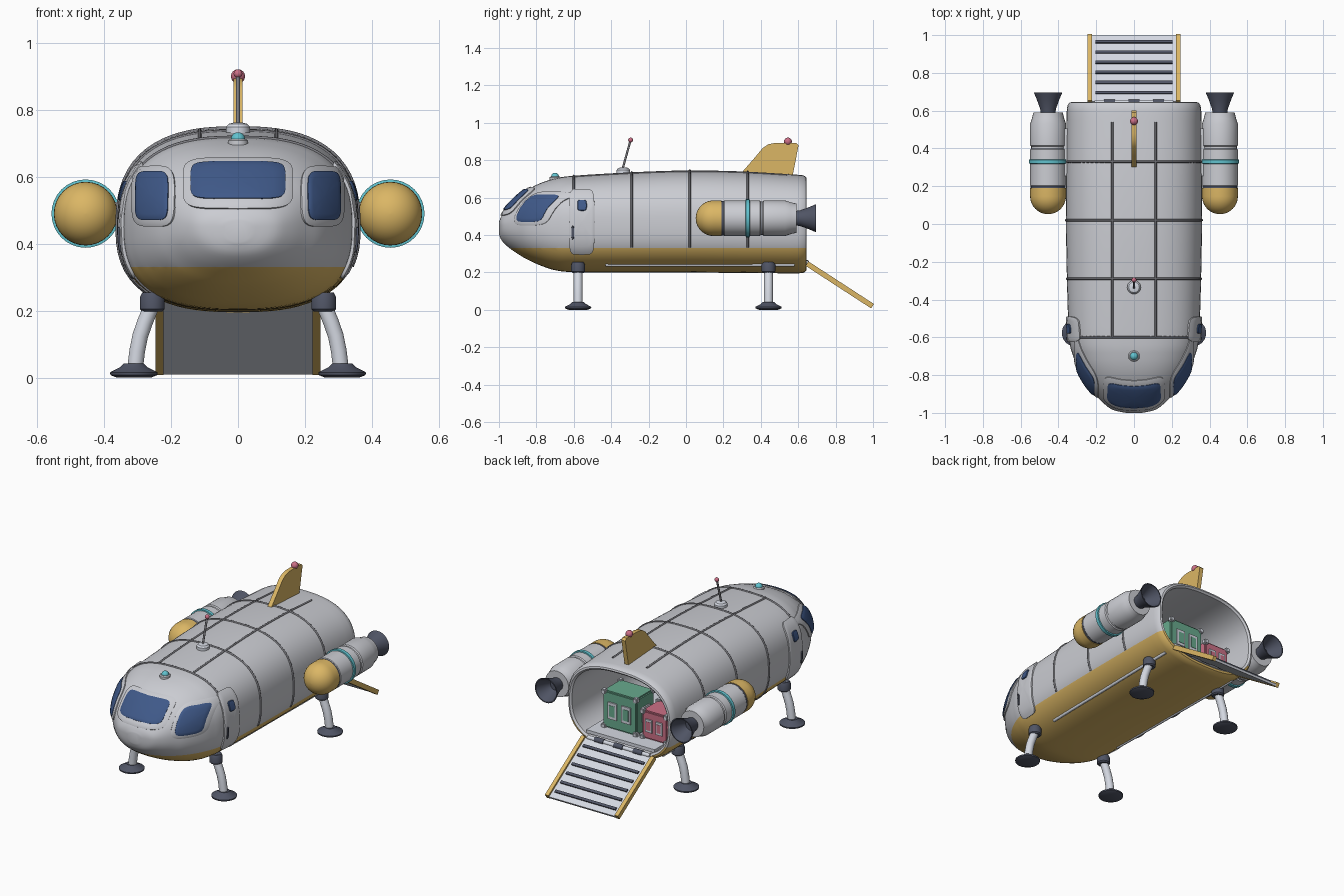
import bpy, bmesh, math
from math import sin, cos, pi, radians
from mathutils import Vector, Matrix
from mathutils.bvhtree import BVHTree

if "Cube" in bpy.data.objects:
    bpy.data.objects.remove(bpy.data.objects["Cube"])


def material(name, *rgb):
    m = bpy.data.materials.new(name)
    m.use_nodes = True
    m.diffuse_color = (*rgb, 1)
    m.node_tree.nodes["Principled BSDF"].inputs["Base Color"].default_value = (*rgb, 1)
    return m


HULL = material("hull grey", .6, .61, .65)
LIGHT = material("light grey", .66, .69, .76)
GOLD = material("gold", .71, .47, .13)
SLATE = material("slate", .08, .09, .13)
SEAM = material("seam grey", .2, .2, .22)
GLASS = material("window blue", .05, .1, .25)
CYAN = material("cyan", .12, .54, .62)
PINK = material("pink", .6, .16, .24)
GREEN = material("green", .14, .4, .27)


def smooth(ob, angle=35):
    bpy.ops.object.select_all(action='DESELECT')
    ob.select_set(True)
    bpy.context.view_layer.objects.active = ob
    bpy.ops.object.shade_smooth_by_angle(angle=radians(angle))
    return ob


def finish(name, bm, *mats):
    mesh = bpy.data.meshes.new(name)
    bm.to_mesh(mesh)
    bm.free()
    for m in mats:
        mesh.materials.append(m)
    ob = bpy.data.objects.new(name, mesh)
    bpy.context.collection.objects.link(ob)
    return smooth(ob)


def loft_mesh(rings):
    bm = bmesh.new()
    loops = [[bm.verts.new(p) for p in ring] for ring in rings]
    for a, b in zip(loops, loops[1:]):
        for i in range(len(a)):
            j = (i + 1) % len(a)
            bm.faces.new((a[i], a[j], b[j], b[i]))
    bm.faces.new(loops[0])
    bm.faces.new(loops[-1])
    bmesh.ops.recalc_face_normals(bm, faces=bm.faces)
    return bm


def lathe(name, profile, mat, loc=(0, 0, 0), along_y=False, n=32):
    turn = Matrix.Rotation(-pi / 2, 4, 'X') if along_y else Matrix()
    place = Matrix.Translation(loc) @ turn
    rings = [[place @ Vector((r * cos(2 * pi * i / n), r * sin(2 * pi * i / n), h))
              for i in range(n)] for r, h in profile]
    return finish(name, loft_mesh(rings), mat)


def dome(radius, center, steps=10):
    return [(max(radius * sin(t * pi / 2 / steps), .001), center - radius * cos(t * pi / 2 / steps))
            for t in range(steps + 1)]


def ball(name, radius, loc, mat):
    bm = bmesh.new()
    bmesh.ops.create_uvsphere(bm, u_segments=20, v_segments=12, radius=radius,
                              matrix=Matrix.Translation(loc))
    return finish(name, bm, mat)


def box(name, size, loc, mat, frame=Matrix(), bevel=0):
    bm = bmesh.new()
    bmesh.ops.create_cube(bm, size=1, matrix=frame @ Matrix.Translation(loc) @ Matrix.Diagonal((*size, 1)))
    if bevel:
        bmesh.ops.bevel(bm, geom=bm.edges[:], offset=bevel, segments=2, affect='EDGES')
    return finish(name, bm, mat)


def tube(name, points, radius, mat, sides=2):
    cu = bpy.data.curves.new(name, 'CURVE')
    cu.dimensions = '3D'
    cu.bevel_depth, cu.bevel_resolution, cu.use_fill_caps = radius, sides, True
    sp = cu.splines.new('POLY')
    sp.points.add(len(points) - 1)
    for p, co in zip(sp.points, points):
        p.co = (*co, 1)
    cu.materials.append(mat)
    ob = bpy.data.objects.new(name, cu)
    bpy.context.collection.objects.link(ob)
    bpy.ops.object.select_all(action='DESELECT')
    ob.select_set(True)
    bpy.context.view_layer.objects.active = ob
    bpy.ops.object.convert(target='MESH')
    return smooth(bpy.context.view_layer.objects.active, 50)


def oval(a, up, down, n, count):
    pts = []
    for i in range(count):
        c, s = cos(2 * pi * i / count), sin(2 * pi * i / count)
        pts.append((math.copysign(abs(c) ** (2 / n) * a, c),
                    math.copysign(abs(s) ** (2 / n), s) * (up if s > 0 else down)))
    return pts


# Hull: (y, half width, bottom, top), nose to tail
MID, BELT = .45, .33
stations = [(-1, .04, .405, .47), (-.985, .11, .37, .505), (-.95, .16, .335, .55), (-.9, .208, .3, .6),
            (-.85, .25, .27, .64), (-.78, .29, .238, .677), (-.7, .322, .212, .702), (-.6, .344, .202, .717),
            (-.3, .355, .2, .735), (0, .36, .2, .745), (.3, .36, .197, .74), (.6, .356, .195, .722)]
rim = [(.628, .352, .198, .719), (.642, .342, .208, .71), (.645, .332, .22, .7),
       (.635, .322, .232, .69), (-.5, .322, .232, .69)]


def section(y, w, low, top):
    n = 2.2 + .4 * min(1, (y + 1) / .4)
    return [Vector((x, y, MID + z)) for x, z in oval(w, top - MID, MID - low, n, 72)]


path = []
padded = [stations[0], *stations, stations[-1]]
for a, b, c, d in zip(padded, padded[1:], padded[2:], padded[3:]):
    for k in range(4):
        t = k / 4
        path.append([(2 * q + (r - p) * t + (2 * p - 5 * q + 4 * r - s) * t * t
                      + (3 * q - p - 3 * r + s) * t ** 3) / 2 for p, q, r, s in zip(a, b, c, d)])
bm = loft_mesh([section(*s) for s in path + [stations[-1]] + rim])
bmesh.ops.bisect_plane(bm, geom=bm.verts[:] + bm.edges[:] + bm.faces[:],
                       plane_co=(0, 0, BELT), plane_no=(0, 0, 1))
bm.normal_update()
for f in bm.faces:
    c = f.calc_center_median()
    outward = f.normal.dot(Vector((c.x, 0, c.z - MID))) > -.02 and c.y < .645
    f.material_index = int(c.z < BELT and outward)
skin = BVHTree.FromBMesh(bm)
finish("hull", bm, HULL, GOLD)


def hit(origin, direction, lift=0):
    p, normal, _, _ = skin.ray_cast(Vector(origin), Vector(direction))
    return p + normal * lift


# Plates that follow the hull: windows, frames and doors
def plate(name, center, u, direction, w, h, lift, mat, n=5):
    u, up, center = Vector(u), Vector((0, 0, 1)), Vector(center)
    rings = []
    for k in (.02, .25, .5, .75, .9, 1, 1):
        depth = -.01 if len(rings) == 6 else lift - (.003 if k == 1 else 0)
        rings.append([hit(center + u * a * k + up * b * k, direction, depth)
                      for a, b in oval(w / 2, h / 2, h / 2, n, 48)])
    return finish(name, loft_mesh(rings), mat)


X, Y = (1, 0, 0), (0, 1, 0)
plate("front_window_frame", (0, -2, .578), X, Y, .325, .15, .009, HULL)
plate("front_window", (0, -2, .583), X, Y, .275, .108, .015, GLASS, 6)
for side, s in (("left", 1), ("right", -1)):
    plate(side + "_window_frame", (s * .25, -2, .54), X, Y, .126, .178, .009, HULL, 4)
    plate(side + "_window", (s * .25, -2, .54), X, Y, .095, .14, .015, GLASS)
    inward = (-s, 0, 0)
    plate(side + "_door", (s * 2, -.557, .47), Y, inward, .135, .34, .012, HULL, 6)
    plate(side + "_door_window", (s * 2, -.555, .555), Y, inward, .05, .055, .018, GLASS, 4)
    plate(side + "_door_handle", (s * 2, -.604, .415), Y, inward, .012, .07, .017, SLATE, 4)
    # Roof seam and lower side strip
    tube(side + "_roof_seam", [hit((s * .115, -.6 + k * .06, 2), (0, 0, -1)) for k in range(20)], .006, SEAM)
    tube(side + "_belly_strip", [hit((s * 2, -.43 + k * .101, .24), inward) for k in range(11)], .009, LIGHT)

for k in range(4):
    y = -.6 + k * .31
    ring = []
    for step in range(55):
        d = Vector((cos(radians(-19 + step * 4.407)), 0, sin(radians(-19 + step * 4.407))))
        ring.append(hit(Vector((0, y, MID)) + d * 2, -d))
    tube("hull_seam", ring, .006, SEAM)

# Engine pods
for side, s in (("left", 1), ("right", -1)):
    at = (s * .455, 0, .49)
    parts = [("pod_nose", dome(.095, .147) + [(.095, .19)], GOLD),
             ("pod_joint", [(.092, .188), (.092, .202)], SLATE),
             ("pod_body", [(.09, .198), (.095, .205), (.095, .395), (.089, .4), (.089, .41),
                           (.095, .415), (.095, .53), (.085, .56), (.078, .59)], HULL),
             ("pod_ring", [(.09, .318), (.102, .32), (.102, .34), (.09, .342)], CYAN),
             ("pod_nozzle", [(.038, .58), (.042, .61), (.06, .66), (.075, .695), (.069, .695),
                             (.05, .65), (.03, .61)], SLATE)]
    for name, profile, mat in parts:
        lathe(side + "_" + name, profile, mat, at, True)
    box(side + "_pod_mount", (.08, .25, .07), (s * .365, .38, .49), HULL)
    # Landing legs
    for end, y in (("front", -.577), ("rear", .441)):
        leg = side + "_" + end + "_leg"
        tube(leg, [(s * x, y, z) for x, z in ((.25, .25), (.262, .205), (.278, .165), (.292, .125),
                                              (.301, .08), (.307, .03))], .024, LIGHT, 5)
        lathe(leg + "_collar", [(.03, .198), (.037, .205), (.037, .24), (.03, .255)], SLATE, (s * .256, y, 0))
        lathe(leg + "_foot", [(.05, 0), (.07, .008), (.071, .016), (.04, .032), (.03, .042)],
              SLATE, (s * .311, y, 0))

# Tail fin with lamp
fin = [(.29, .725), (.36, .805), (.41, .865), (.44, .885), (.48, .893), (.59, .893), (.602, .88), (.565, .69), (.32, .69)]
finish("tail_fin", loft_mesh([[Vector((x, y, z)) for y, z in fin] for x in (-.013, .013)]), GOLD)
ball("fin_lamp", .021, (0, .545, .9), PINK)

# Antenna and beacon on the roof
lathe("antenna_base", [(.036, .72), (.036, .748), (.028, .758), (.012, .762)], LIGHT, (0, -.335, 0))
tube("antenna_rod", [(0, -.34, .75), (0, -.297, .905)], .006, SEAM, 3)
ball("antenna_tip", .013, (0, -.296, .908), PINK)
lathe("beacon_base", [(.03, .685), (.03, .708), (.024, .713)], HULL, (0, -.7, 0))
ball("beacon", .021, (0, -.7, .712), CYAN)

# Cargo floor and loading ramp
box("cargo_floor", (.46, 1.12, .02), (0, .07, .278), LIGHT)
slope = Matrix.Translation((0, .82, .13)) @ Matrix.Rotation(radians(-33), 4, 'X')
box("ramp", (.45, .418, .014), (0, 0, 0), LIGHT, slope)
for s in (-1, 1):
    box("ramp_rail", (.024, .418, .028), (s * .234, 0, .004), GOLD, slope)
for k in range(6):
    box("ramp_tread", (.41, .016, .01), (0, -.155 + k * .064, .01), SLATE, slope)
tube("ramp_hinge", [(-.21, .643, .252), (.21, .643, .252)], .012, LIGHT, 4)
for x in (-.13, 0, .13):
    tube("hinge_knuckle", [(x - .03, .643, .252), (x + .03, .643, .252)], .016, SLATE, 4)


# Cargo crates
def crate(name, center, size, mat):
    c, half = Vector(center), Vector(size) / 2
    box(name, size, c, mat, bevel=.008)
    for sx in (-1, 1):
        for sy in (-1, 1):
            for sz in (-1, 1):
                corner = Vector((sx * half.x, sy * half.y, sz * half.z)) * .93
                box(name + "_corner", (.03, .03, .03), c + corner, LIGHT, bevel=.005)
        for face in (-1, 1):
            spot = c + Vector((sx * half.x * .4, face * half.y, 0))
            box(name + "_panel", (size[0] * .26, .016, size[2] * .45), spot, LIGHT)
            box(name + "_latch", (size[0] * .16, .02, size[2] * .3), spot, mat)
        box(name + "_side_panel", (.016, size[1] * .4, size[2] * .4), c + Vector((sx * half.x, 0, 0)), LIGHT)


crate("green_crate", (.065, .46, .4), (.23, .17, .224), GREEN)
crate("pink_crate", (-.165, .46, .373), (.17, .16, .17), PINK)
